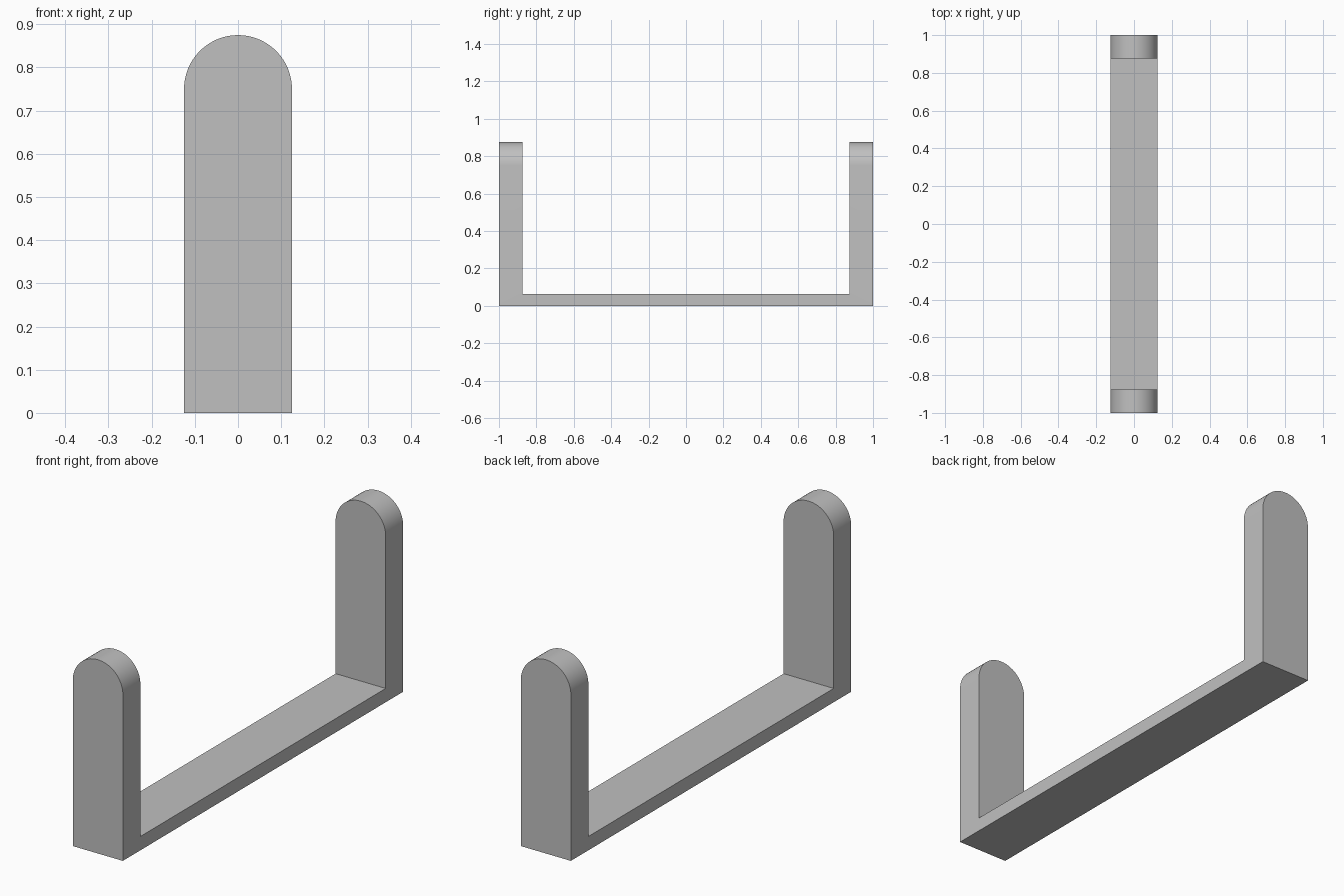
import bpy, bmesh, math

cube = bpy.data.objects.get("Cube")
if cube:
    bpy.data.objects.remove(cube, do_unlink=True)

LENGTH, WIDTH, HEIGHT = 2.0, 0.25, 0.875
POST, FLOOR = 0.125, 0.0625
RADIUS = WIDTH / 2
SEGMENTS = 32

grey = bpy.data.materials.new("plain grey")
grey.use_nodes = True
colour = (0.53, 0.53, 0.53, 1)
grey.diffuse_color = colour
grey.node_tree.nodes["Principled BSDF"].inputs["Base Color"].default_value = colour


def extruded(name, profile, y0, y1):
    """Solid made by sweeping an (x, z) outline from y0 to y1."""
    bm = bmesh.new()
    face = bm.faces.new([bm.verts.new((x, y0, z)) for x, z in profile])
    swept = bmesh.ops.extrude_face_region(bm, geom=[face])["geom"]
    bmesh.ops.translate(bm, vec=(0, y1 - y0, 0),
                        verts=[v for v in swept if isinstance(v, bmesh.types.BMVert)])
    bmesh.ops.recalc_face_normals(bm, faces=bm.faces)
    mesh = bpy.data.meshes.new(name)
    bm.to_mesh(mesh)
    bm.free()
    obj = bpy.data.objects.new(name, mesh)
    bpy.context.collection.objects.link(obj)
    return obj


# Round-topped bar running the full length
arch = [(-RADIUS, 0), (RADIUS, 0)]
for i in range(SEGMENTS + 1):
    a = math.pi * i / SEGMENTS
    arch.append((RADIUS * math.cos(a), HEIGHT - RADIUS + RADIUS * math.sin(a)))
bracket = extruded("bracket", arch, -LENGTH / 2, LENGTH / 2)
bracket.data.materials.append(grey)

# Hollow out the middle, leaving two end posts and a thin floor
gap = LENGTH / 2 - POST
cutter = extruded("gap_cutter", [(-1, FLOOR), (1, FLOOR), (1, 1), (-1, 1)], -gap, gap)
cutter.hide_render = True
cut = bracket.modifiers.new("gap", "BOOLEAN")
cut.operation = "DIFFERENCE"
cut.solver = "EXACT"
cut.object = cutter

bpy.ops.object.select_all(action="DESELECT")
bracket.select_set(True)
bpy.context.view_layer.objects.active = bracket
bpy.ops.object.modifier_apply(modifier=cut.name)
bpy.data.objects.remove(cutter, do_unlink=True)

# Smooth round tops with crisp edges elsewhere
bpy.ops.object.shade_smooth_by_angle(angle=math.radians(30))
